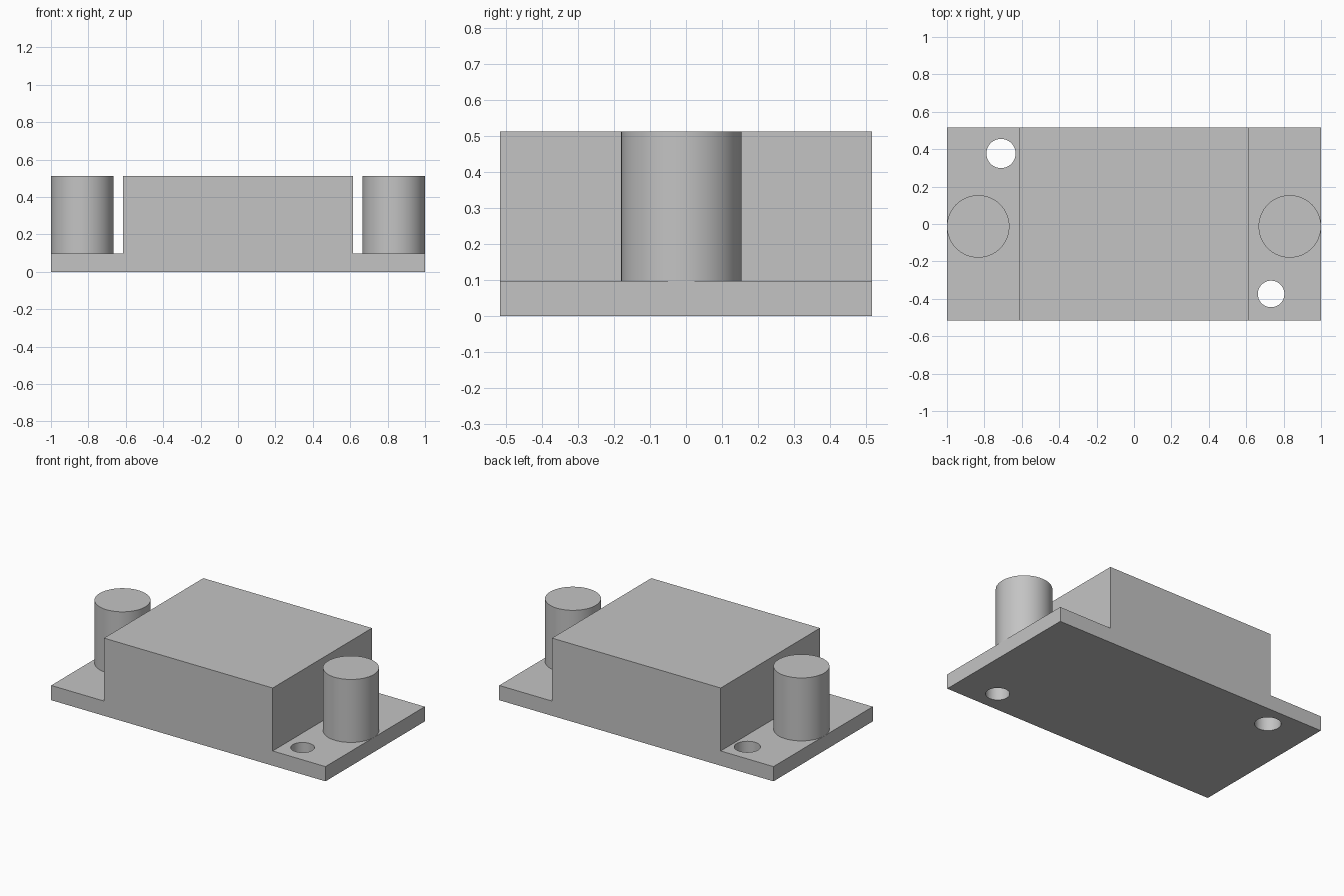
import bpy
import bmesh
from math import radians

cube = bpy.data.objects.get("Cube")
if cube:
    bpy.data.objects.remove(cube, do_unlink=True)

HALF_X, HALF_Y = 1.0, 0.517
HOUSING_X = 0.615
PLATE_Z, TOP_Z = 0.097, 0.512
POST_R, POST_Y = 0.167, -0.013

grey = bpy.data.materials.new("plain_grey")
grey.use_nodes = True
colour = (0.55, 0.55, 0.55, 1.0)
grey.diffuse_color = colour
grey.node_tree.nodes["Principled BSDF"].inputs["Base Color"].default_value = colour


def smooth(obj):
    bpy.ops.object.select_all(action="DESELECT")
    obj.select_set(True)
    bpy.context.view_layer.objects.active = obj
    bpy.ops.object.shade_smooth_by_angle(angle=radians(30))


def cylinder(name, x, y, radius, z0, z1):
    bpy.ops.mesh.primitive_cylinder_add(
        vertices=64, radius=radius, depth=z1 - z0, location=(x, y, (z0 + z1) / 2))
    obj = bpy.context.object
    obj.name = name
    obj.data.materials.append(grey)
    return obj


# Mounting plate and raised housing: one stepped profile extruded front to back
half = [(HALF_X, 0), (HALF_X, PLATE_Z), (HOUSING_X, PLATE_Z), (HOUSING_X, TOP_Z)]
profile = half + [(-x, z) for x, z in reversed(half)]
bm = bmesh.new()
face = bm.faces.new([bm.verts.new((x, -HALF_Y, z)) for x, z in profile])
ext = bmesh.ops.extrude_face_region(bm, geom=[face])
bmesh.ops.translate(bm, vec=(0, 2 * HALF_Y, 0),
                    verts=[v for v in ext["geom"] if isinstance(v, bmesh.types.BMVert)])
bmesh.ops.recalc_face_normals(bm, faces=bm.faces)
mesh = bpy.data.meshes.new("housing_with_plate")
bm.to_mesh(mesh)
bm.free()
mesh.materials.append(grey)
housing = bpy.data.objects.new("housing_with_plate", mesh)
bpy.context.collection.objects.link(housing)

# Screw holes through opposite corners of the plate
for x, y, radius in ((-0.711, 0.377, 0.078), (0.733, -0.374, 0.071)):
    cutter = cylinder("hole_cutter", x, y, radius, -0.1, PLATE_Z + 0.1)
    cutter.hide_render = True
    cut = housing.modifiers.new("screw_hole", "BOOLEAN")
    cut.operation = "DIFFERENCE"
    cut.solver = "EXACT"
    cut.object = cutter
    bpy.context.view_layer.objects.active = housing
    bpy.ops.object.modifier_apply(modifier=cut.name)
    bpy.data.objects.remove(cutter, do_unlink=True)
smooth(housing)

# Round posts at both ends
for side, name in ((1, "left_post"), (-1, "right_post")):
    smooth(cylinder(name, side * (HALF_X - POST_R), POST_Y, POST_R, PLATE_Z, TOP_Z))
